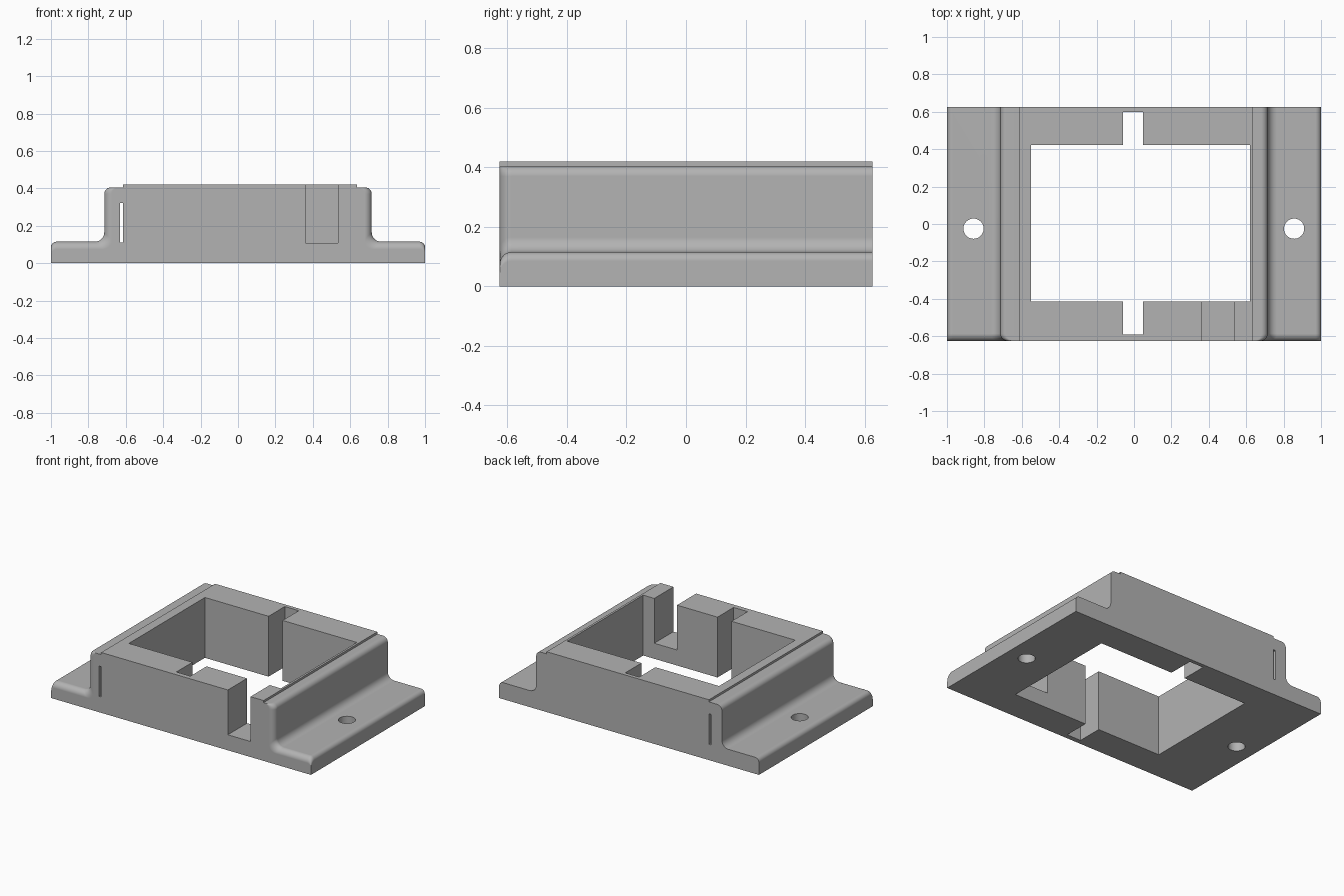
import bpy, bmesh
from math import sin, cos, pi, radians

cube = bpy.data.objects.get("Cube")
if cube:
    bpy.data.objects.remove(cube)

grey = bpy.data.materials.new("grey plastic")
grey.use_nodes = True
GREY = (0.45, 0.45, 0.45, 1)
grey.diffuse_color = GREY
grey.node_tree.nodes["Principled BSDF"].inputs["Base Color"].default_value = GREY

FRONT, BACK, FLANGE, SHOULDER, WALL, TOP = -0.626, 0.626, 0.115, 0.405, 0.715, 0.42
EDGE = 0.04          # rounding of the front edges
STEPS = 8


def arc(cx, cz, r, start, end):
    angles = [radians(start + (end - start) * i / STEPS) for i in range(STEPS + 1)]
    return [(cx + r * cos(a), cz + r * sin(a)) for a in angles]


def section(d):
    """Cross-section with wall and flange drawn in by d."""
    wall, flange = WALL - d, FLANGE - d
    half = [(1, 0)]
    half += arc(0.97, flange - 0.03, 0.03, 0, 90)
    half += arc(wall + 0.05, flange + 0.05, 0.05, 270, 180)
    half += arc(wall - 0.035, SHOULDER - 0.035, 0.035, 0, 90)
    left = half + [(0.635, SHOULDER), (0.635, TOP)]
    right = half + [(0.615, SHOULDER), (0.615, TOP)]
    return left + [(-x, z) for x, z in reversed(right)]


def finish(name, bm):
    bmesh.ops.recalc_face_normals(bm, faces=bm.faces)
    mesh = bpy.data.meshes.new(name)
    bm.to_mesh(mesh)
    bm.free()
    obj = bpy.data.objects.new(name, mesh)
    bpy.context.collection.objects.link(obj)
    return obj


# Body: flanged profile swept from the rounded front to the square back
bm = bmesh.new()
rings = []
for i in range(STEPS + 1):
    a = pi / 2 * i / STEPS
    y = FRONT + EDGE * (1 - cos(a))
    rings.append([bm.verts.new((x, y, z)) for x, z in section(EDGE * (1 - sin(a)))])
rings.append([bm.verts.new((x, BACK, z)) for x, z in section(0)])
for ra, rb in zip(rings, rings[1:]):
    for i in range(len(ra)):
        j = (i + 1) % len(ra)
        bm.faces.new((ra[i], ra[j], rb[j], rb[i]))
bm.faces.new(rings[0])
bm.faces.new(rings[-1])
body = finish("mounting_base", bm)
body.data.materials.append(grey)


# Cutters
def box(name, x0, x1, y0, y1, z0, z1):
    bm = bmesh.new()
    bmesh.ops.create_cube(bm, size=1)
    for v in bm.verts:
        v.co = (x1 if v.co.x > 0 else x0, y1 if v.co.y > 0 else y0, z1 if v.co.z > 0 else z0)
    return finish(name, bm)


def drill(name, x, y, r):
    bm = bmesh.new()
    bmesh.ops.create_cone(bm, cap_ends=True, segments=40, radius1=r, radius2=r, depth=1)
    bmesh.ops.translate(bm, verts=bm.verts, vec=(x, y, 0))
    return finish(name, bm)


cutters = [
    box("window_cutter", -0.55, 0.62, -0.415, 0.422, -0.2, 1),
    box("key_slot_cutter", -0.06, 0.048, -0.592, 0.6, -0.2, 1),
    box("front_notch_cutter", 0.36, 0.535, -0.8, -0.3, 0.108, 1),
    box("side_slit_cutter", -0.631, -0.615, -0.8, 0.8, 0.11, 0.322),
    drill("right_screw_hole_cutter", -0.858, -0.025, 0.054),
    drill("left_screw_hole_cutter", 0.856, -0.025, 0.054),
]
bpy.context.view_layer.objects.active = body
for cutter in cutters:
    cutter.hide_render = True
    mod = body.modifiers.new(cutter.name, "BOOLEAN")
    mod.operation, mod.solver, mod.object = "DIFFERENCE", "EXACT", cutter
    bpy.ops.object.modifier_apply(modifier=mod.name)
    bpy.data.objects.remove(cutter)

# Shading: smooth fillets, crisp corners, flat large faces
bpy.ops.object.select_all(action="DESELECT")
body.select_set(True)
bpy.ops.object.shade_smooth_by_angle(angle=radians(30))
weighted = body.modifiers.new("flat_faces", "WEIGHTED_NORMAL")
weighted.keep_sharp = True
